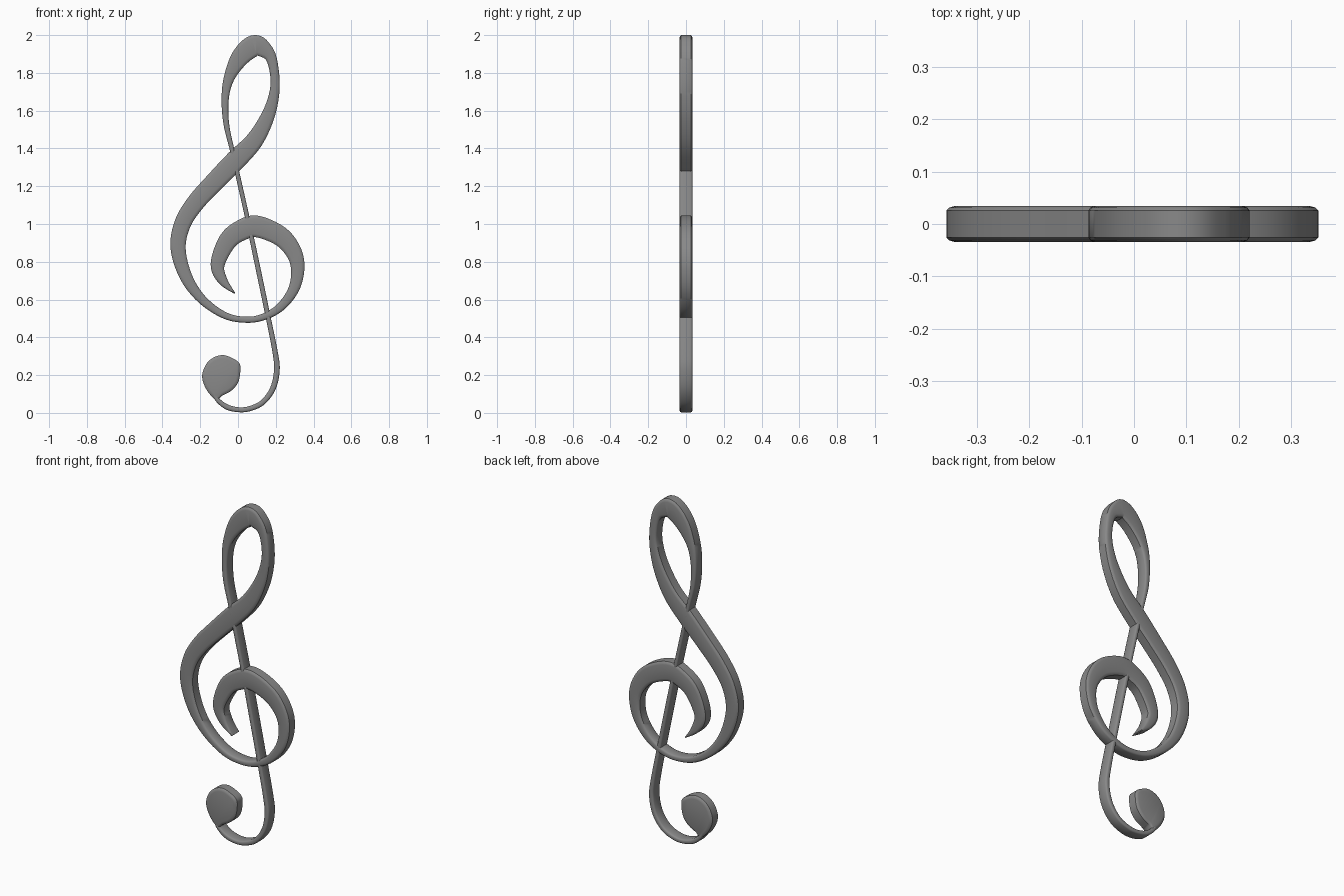
import bpy, bmesh, math
from mathutils import Vector

cube = bpy.data.objects.get("Cube")
if cube:
    bpy.data.objects.remove(cube)

GREY = (0.25, 0.25, 0.25, 1)
mat = bpy.data.materials.new("metal grey")
mat.use_nodes = True
mat.diffuse_color = GREY
mat.node_tree.nodes["Principled BSDF"].inputs["Base Color"].default_value = GREY


def spline(points, steps, closed=False):
    """Catmull-Rom interpolation of 3-component points."""
    pts = [Vector(p) for p in points]
    n = len(pts)
    pick = (lambda i: pts[i % n]) if closed else (lambda i: pts[max(0, min(n - 1, i))])
    out = []
    for i in range(n if closed else n - 1):
        a, b, c, d = (pick(i + k) for k in (-1, 0, 1, 2))
        for s in range(steps):
            t = s / steps
            out.append(b + (c - a) * t / 2 + (a - b * 2.5 + c * 2 - d / 2) * t**2
                       + (b * 1.5 - a / 2 - c * 1.5 + d / 2) * t**3)
    return out if closed else out + [pts[-1]]


def finish(name, bm):
    bmesh.ops.recalc_face_normals(bm, faces=bm.faces)
    mesh = bpy.data.meshes.new(name)
    bm.to_mesh(mesh)
    bm.free()
    mesh.materials.append(mat)
    obj = bpy.data.objects.new(name, mesh)
    bpy.context.collection.objects.link(obj)
    bpy.ops.object.select_all(action='DESELECT')
    obj.select_set(True)
    bpy.context.view_layer.objects.active = obj
    bpy.ops.object.shade_smooth_by_angle(angle=math.radians(40))


def bridge(bm, rings):
    for r0, r1 in zip(rings, rings[1:]):
        for k in range(len(r0)):
            j = (k + 1) % len(r0)
            bm.faces.new((r0[k], r0[j], r1[j], r1[k]))


def stroke(name, points, depth):
    """Sweep a bevelled section along (x, z, half width) points."""
    path = spline(points, 6)
    bm = bmesh.new()
    rings = []
    for i, p in enumerate(path):
        t = path[min(i + 1, len(path) - 1)] - path[max(i - 1, 0)]
        side = Vector((-t.y, t.x)).normalized()
        w = max(p.z, 0.003)
        bev = min(0.017, w * 0.55)
        half = [(w, depth - 0.009), (w - bev * 0.35, depth - 0.003), (w - bev, depth)]
        section = half + [(-a, b) for a, b in reversed(half)]
        section += [(-a, -b) for a, b in section]
        rings.append([bm.verts.new((p.x + side.x * a, b, p.y + side.y * a))
                      for a, b in section])
    bridge(bm, rings)
    bm.faces.new(rings[0])
    bm.faces.new(rings[-1])
    finish(name, bm)


def plate(name, outline, depth):
    """Extrude a closed outline with softened front and back rims."""
    path = spline([(x, z, 0) for x, z in outline], 5, True)
    centre = sum(path, Vector()) / len(path)
    bm = bmesh.new()
    rim = [(0.018, depth), (0.006, depth - 0.003), (0, depth - 0.009)]
    rim += [(a, -b) for a, b in reversed(rim)]
    rings = []
    for inset, y in rim:
        ring = []
        for p in path:
            q = p + (centre - p).normalized() * inset
            ring.append(bm.verts.new((q.x, y, q.y)))
        rings.append(ring)
    bridge(bm, rings)
    bm.faces.new(rings[0])
    bm.faces.new(rings[-1])
    finish(name, bm)


# Spiral tail, large bowl and diagonal up into the top loop
stroke("spiral_and_loop", [
    (-.017, .633, .003), (-.08, .70, .025), (-.108, .785, .037), (-.055, .91, .049),
    (.02, .968, .055), (.10, .987, .057), (.22, .938, .052), (.29, .86, .044),
    (.316, .77, .036), (.297, .66, .029), (.23, .565, .023), (.14, .51, .018),
    (.045, .493, .016), (-.07, .516, .018), (-.19, .60, .024), (-.275, .72, .033),
    (-.317, .87, .04), (-.294, 1.0, .044), (-.225, 1.112, .048), (-.122, 1.225, .051),
    (-.013, 1.337, .054), (.085, 1.44, .047), (.153, 1.56, .037), (.188, 1.67, .028),
    (.196, 1.767, .024), (.178, 1.872, .028), (.14, 1.922, .043), (.085, 1.943, .057),
    (.01, 1.88, .048), (-.048, 1.77, .028), (-.068, 1.66, .019), (-.062, 1.53, .015),
    (-.033, 1.40, .012), (-.02, 1.34, .012)], .0345)

# Straight stem with the hook at the bottom
stroke("stem_and_hook", [
    (-.033, 1.40, .012), (.005, 1.23, .012), (.05, 1.03, .012), (.105, .77, .013),
    (.157, .52, .013), (.195, .33, .014), (.206, .23, .015), (.185, .13, .015),
    (.13, .055, .014), (.06, .022, .0135), (0, .017, .013), (-.06, .032, .014),
    (-.107, .068, .012), (-.13, .11, .012)], .0335)

# Rounded bulb that closes the hook
plate("bulb", [
    (-.115, .068), (-.165, .12), (-.19, .19), (-.17, .255), (-.13, .293), (-.08, .306),
    (-.03, .29), (.008, .262), (.012, .215), (.0, .16), (-.035, .118), (-.085, .09)], .034)
